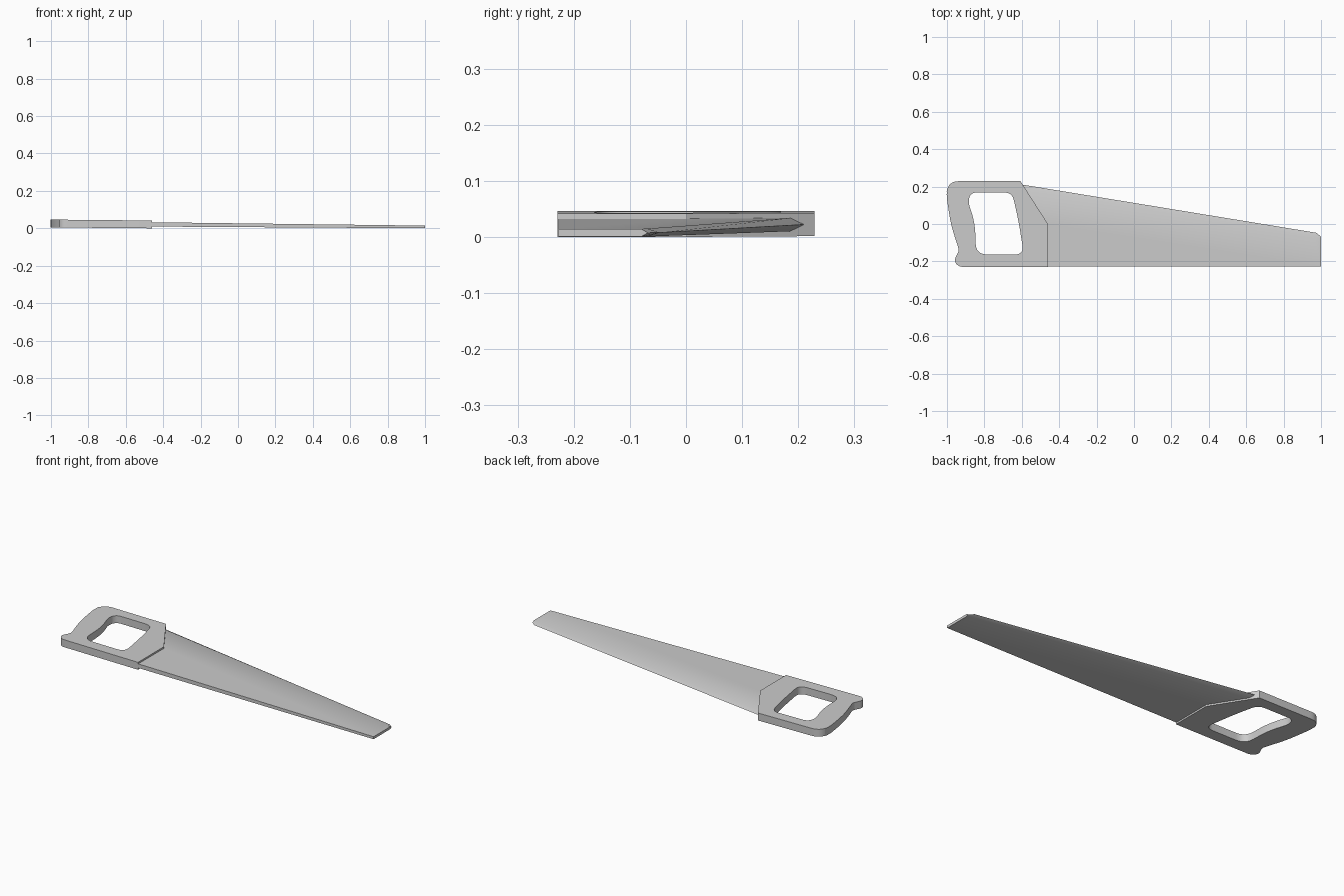
import bpy
import bmesh
from mathutils import Vector

cube = bpy.data.objects.get("Cube")
if cube:
    bpy.data.objects.remove(cube, do_unlink=True)

grey = bpy.data.materials.new("light grey")
grey.use_nodes = True
grey.diffuse_color = (0.6, 0.6, 0.6, 1)
grey.node_tree.nodes["Principled BSDF"].inputs["Base Color"].default_value = (0.6, 0.6, 0.6, 1)

FRONT = -0.46      # where the handle meets the blade
MID = 0.0208       # mid height of the saw there
SLOPE = 0.0092     # the saw rests on its tip and the handle edge


def middle(x):
    return MID - SLOPE * (x - FRONT)


def rounded(corners, steps=6):
    """Outline with every corner (x, y, cut) softened by a short curve."""
    points = []
    for i, (x, y, cut) in enumerate(corners):
        p = Vector((x, y))
        if cut == 0:
            points.append(p)
            continue
        before = Vector(corners[i - 1][:2])
        after = Vector(corners[(i + 1) % len(corners)][:2])
        a = p + (before - p).normalized() * cut
        b = p + (after - p).normalized() * cut
        for s in range(steps + 1):
            t = s / steps
            points.append(a * (1 - t) ** 2 + p * 2 * t * (1 - t) + b * t ** 2)
    return points


def finish(obj):
    bpy.ops.object.select_all(action="DESELECT")
    obj.select_set(True)
    bpy.context.view_layer.objects.active = obj
    bpy.ops.object.shade_smooth_by_angle(angle=0.5)


# Handle: an outline with a grip hole, extruded
outline = rounded([
    (FRONT, -0.229, 0), (FRONT, 0, 0), (-0.607, 0.229, 0),
    (-0.992, 0.229, 0.055), (-1.004, 0.16, 0.035), (-0.98, 0.0, 0.06),
    (-0.935, -0.142, 0.016), (-0.962, -0.195, 0.02), (-0.94, -0.229, 0.025)])
grip = rounded([
    (-0.652, 0.168, 0.04), (-0.62, 0.03, 0.06), (-0.588, -0.163, 0.05),
    (-0.845, -0.163, 0.06), (-0.85, 0.01, 0.07), (-0.888, 0.12, 0.03),
    (-0.872, 0.168, 0.03)])

curve = bpy.data.curves.new("handle_outline", "CURVE")
curve.dimensions = "2D"
curve.fill_mode = "BOTH"
curve.extrude = MID
for loop in (outline, grip):
    spline = curve.splines.new("POLY")
    spline.points.add(len(loop) - 1)
    for point, p in zip(spline.points, loop):
        point.co = (p.x, p.y, 0, 1)
    spline.use_cyclic_u = True

handle = bpy.data.objects.new("handle", curve)
bpy.context.collection.objects.link(handle)
bpy.ops.object.select_all(action="DESELECT")
handle.select_set(True)
bpy.context.view_layer.objects.active = handle
bpy.ops.object.convert(target="MESH")
handle = bpy.context.view_layer.objects.active
bm = bmesh.new()
bm.from_mesh(handle.data)
bmesh.ops.remove_doubles(bm, verts=bm.verts, dist=0.0001)
for v in bm.verts:
    v.co.z += middle(v.co.x)
bmesh.ops.recalc_face_normals(bm, faces=bm.faces)
bm.to_mesh(handle.data)
bm.free()
handle.data.materials.clear()
handle.data.materials.append(grey)
finish(handle)

# Blade: tapering plate whose back edge is bevelled to a ridge
# each entry: ridge x, y and the inset of the flat faces there
blade_points = [
    (-0.48, -0.227, 0, 0), (1.0, -0.227, 0, 0), (1.0, -0.068, 0, -0.012),
    (0.975, -0.047, -0.012, -0.022), (-0.612, 0.213, 0, -0.022), (-0.48, 0, 0, 0)]


def half_thickness(x):
    return 0.0115 - 0.0031 * (x - FRONT)


bm = bmesh.new()
rings = []
for side in (-1, 0, 1):
    ring = []
    for x, y, dx, dy in blade_points:
        px, py = x + dx * abs(side), y + dy * abs(side)
        ring.append(bm.verts.new((px, py, middle(px) + side * half_thickness(px))))
    rings.append(ring)
bm.faces.new(rings[0][::-1])
bm.faces.new(rings[2])
for low, high in zip(rings, rings[1:]):
    for i in range(len(low)):
        j = (i + 1) % len(low)
        bm.faces.new((low[i], low[j], high[j], high[i]))
bmesh.ops.recalc_face_normals(bm, faces=bm.faces)
mesh = bpy.data.meshes.new("blade")
bm.to_mesh(mesh)
bm.free()
mesh.materials.append(grey)
blade = bpy.data.objects.new("blade", mesh)
bpy.context.collection.objects.link(blade)
finish(blade)
